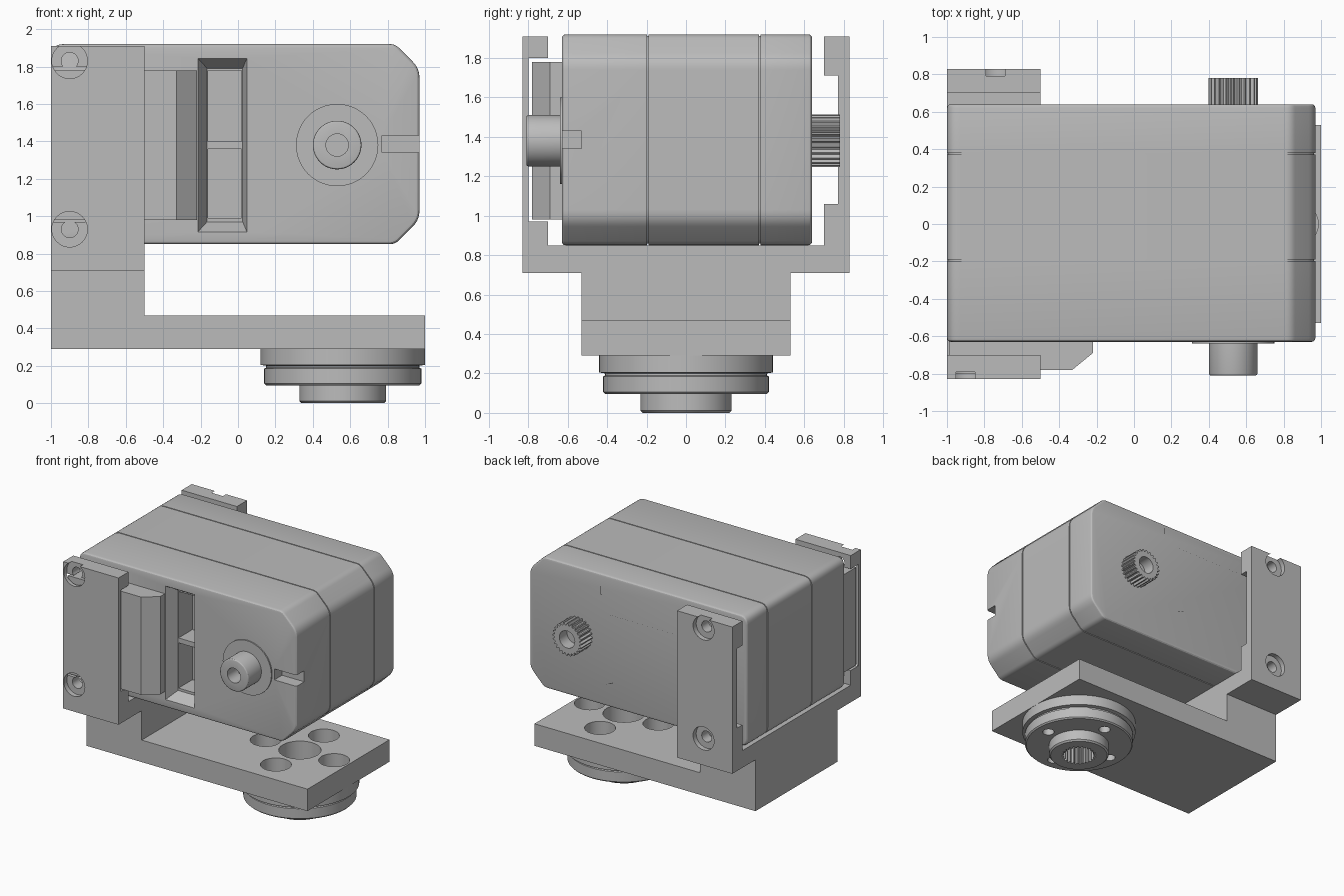
import bpy, bmesh
from math import cos, sin, pi
from mathutils import Vector

if "Cube" in bpy.data.objects:
    bpy.data.objects.remove(bpy.data.objects["Cube"])

grey = bpy.data.materials.new("light_grey_plastic")
grey.use_nodes = True
COLOR = (0.5, 0.5, 0.5, 1)
grey.diffuse_color = COLOR
grey.node_tree.nodes["Principled BSDF"].inputs["Base Color"].default_value = COLOR

SHAFT = (0.53, 1.38)      # shaft axis in x, z
HORN = (0.56, 0.0)        # horn axis in x, y
MID_Z = 1.38


def make(name, bm):
    bmesh.ops.recalc_face_normals(bm, faces=bm.faces)
    mesh = bpy.data.meshes.new(name)
    bm.to_mesh(mesh)
    bm.free()
    mesh.materials.append(grey)
    obj = bpy.data.objects.new(name, mesh)
    bpy.context.collection.objects.link(obj)
    return obj


def place(axis, p, t):
    return {"x": (t, p[0], p[1]), "y": (p[0], t, p[1]), "z": (p[0], p[1], t)}[axis]


def prism(name, axis, pts, a, b, end_scale=None, round_at=None, radius=0.03):
    """Extrude an outline along an axis, optionally rounding the rim at one end."""
    bm = bmesh.new()
    rings = [[bm.verts.new(place(axis, p, t)) for p in pts] for t in (a, b)]
    n = len(pts)
    for i in range(n):
        j = (i + 1) % n
        bm.faces.new((rings[0][i], rings[0][j], rings[1][j], rings[1][i]))
    caps = [bm.faces.new(r) for r in rings]
    bmesh.ops.recalc_face_normals(bm, faces=bm.faces)
    if round_at is not None:
        rim = list(caps[round_at].edges)
        bmesh.ops.bevel(bm, geom=rim, offset=radius, segments=3, profile=0.5, affect="EDGES")
    return make(name, bm)


def box(name, x, y, z):
    return prism(name, "z", [(x[0], y[0]), (x[1], y[0]), (x[1], y[1]), (x[0], y[1])], *z)


def circle(c, r, n=48):
    return [(c[0] + r * cos(2 * pi * i / n), c[1] + r * sin(2 * pi * i / n)) for i in range(n)]


def gear(c, r, depth, teeth=24):
    pts = []
    for i in range(teeth * 4):
        a, rr = 2 * pi * i / (teeth * 4), r if i % 4 < 2 else r - depth
        pts.append((c[0] + rr * cos(a), c[1] + rr * sin(a)))
    return pts


def rounded(corners, steps=6):
    """Outline from (u, v, radius) corners, each rounded by a short curve."""
    pts = []
    for i, (u, v, r) in enumerate(corners):
        p = Vector((u, v))
        before, after = Vector(corners[i - 1][:2]), Vector(corners[(i + 1) % len(corners)][:2])
        a, b = p + (before - p).normalized() * r, p + (after - p).normalized() * r
        for k in range(steps + 1):
            t = k / steps
            pts.append(tuple(a * (1 - t) ** 2 + p * 2 * t * (1 - t) + b * t * t))
    return pts


def frustum(name, outer, inner, y0, y1):
    """Tapered pocket cutter between two x/z rectangles."""
    bm = bmesh.new()
    for (x0, x1, z0, z1), y in ((outer, y0), (inner, y1)):
        for x in (x0, x1):
            for z in (z0, z1):
                bm.verts.new((x, y, z))
    bmesh.ops.convex_hull(bm, input=bm.verts)
    return make(name, bm)


def combine(obj, tools, op="DIFFERENCE"):
    for tool in tools:
        mod = obj.modifiers.new("bool", "BOOLEAN")
        mod.object, mod.operation, mod.solver = tool, op, "EXACT"
    graph = bpy.context.evaluated_depsgraph_get()
    mesh = bpy.data.meshes.new_from_object(obj.evaluated_get(graph))
    obj.modifiers.clear()
    obj.data = mesh
    for tool in tools:
        bpy.data.objects.remove(tool)


def hole(axis, c, r, a, b):
    return prism("hole_cutter", axis, circle(c, r, 32), a, b)


# Gearbox case: three shells with thin seams over a slightly smaller core
def case_outline(d):
    l, r, lo, hi = -1 + d, 0.97 - d, 0.85 + d, 1.92 - d
    return rounded([(l, lo, 0.07), (0.84, lo, 0.03), (r, lo + 0.13, 0.05),
                    (r, hi - 0.13, 0.05), (0.84, hi, 0.03), (l, hi, 0.07)])


front_shell = prism("front_shell", "y", case_outline(0), -0.63, -0.199, round_at=0, radius=0.02)
middle_shell = prism("middle_shell", "y", case_outline(0), -0.191, 0.371)
back_shell = prism("back_shell", "y", case_outline(0), 0.379, 0.64, round_at=1, radius=0.02)
prism("case_core", "y", case_outline(0.008), -0.21, 0.4)


# Raised shoulders on the front and back, cut by an arc around the shaft
def shoulder(name, y0, y1, outer_end):
    pts = rounded([(-0.99, 0.85, 0.05), (0.29, 0.85, 0.005), (0.29, 1.92, 0.005), (-0.99, 1.92, 0.05)])
    obj = prism(name, "y", pts, y0, y1, round_at=outer_end, radius=0.025)
    combine(obj, [prism("arc_cutter", "y", circle(SHAFT, 0.475, 96), y0 - 0.1, y1 + 0.1)])
    return obj


front_shoulder = shoulder("front_shoulder", -0.70, -0.62, 0)
back_shoulder = shoulder("back_shoulder", 0.63, 0.70, 1)
combine(front_shoulder, [box("gap_cutter", (0.03, 0.4), (-0.8, -0.5), (1.09, 1.67))])
for part, y in ((front_shoulder, -0.70), (back_shoulder, 0.70)):
    combine(part, [hole("y", (0.17, MID_Z + s * 0.45), 0.042, y - 0.05, y + 0.05) for s in (-1, 1)])

# Connector pocket with two wells, and the end notch
OUTER, INNER = (-0.22, 0.05, 0.91, 1.85), (-0.165, 0.025, 0.97, 1.79)
combine(front_shoulder, [frustum("pocket_cutter", OUTER, OUTER, -0.8, -0.5)])
combine(front_shell, [
    frustum("pocket_cutter", OUTER, INNER, -0.64, -0.54),
    box("well_cutter", (-0.16, 0.02), (-0.6, -0.36), (0.99, 1.36)),
    box("well_cutter", (-0.16, 0.02), (-0.6, -0.36), (1.40, 1.78)),
    box("notch_cutter", (0.77, 1.1), (-0.7, -0.53), (1.34, 1.43))])

# Cable cover on the front and flat cover on the back
prism("cable_cover", "z", [(-0.99, -0.62), (-0.99, -0.78), (-0.33, -0.78), (-0.22, -0.69), (-0.22, -0.62)], 0.98, 1.78)
back_cover = prism("back_cover", "y", rounded([(-0.99, 1.08, 0.01), (0.2, 1.08, 0.01),
                   (0.2, 1.68, 0.01), (-0.99, 1.68, 0.01)]), 0.65, 0.755, round_at=1, radius=0.015)
combine(back_cover, [prism("arc_cutter", "y", circle(SHAFT, 0.475, 96), 0.5, 0.9)])

# Idler boss at the front and splined output shaft at the back
prism("idler_washer", "y", circle(SHAFT, 0.22), -0.64, -0.6)
boss = prism("idler_boss", "y", circle(SHAFT, 0.13), -0.81, -0.6, round_at=0, radius=0.012)
combine(boss, [hole("y", SHAFT, 0.06, -0.9, -0.68)])
shaft = prism("output_shaft", "y", gear(SHAFT, 0.133, 0.018), 0.6, 0.78)
combine(shaft, [hole("y", SHAFT, 0.07, 0.68, 0.9)])

# Bracket: U-shaped clamp on a block, joined to the lower arm
clamp = [(-0.83, 0.71), (-0.53, 0.71), (-0.53, 0.29), (0.53, 0.29), (0.53, 0.71), (0.83, 0.71),
         (0.83, 1.91), (0.70, 1.91), (0.70, 1.71), (0.77, 1.71), (0.77, 1.06), (0.70, 1.06),
         (0.70, 0.85), (-0.70, 0.85), (-0.70, 0.97), (-0.80, 0.97), (-0.80, 1.80), (-0.70, 1.80),
         (-0.70, 1.91), (-0.83, 1.91)]
bracket = prism("bracket", "x", clamp, -1, -0.5)
combine(bracket, [box("arm", (-0.6, 1), (-0.53, 0.53), (0.29, 0.47))], "UNION")
cutters = []
for z in (MID_Z - 0.45, MID_Z + 0.45):
    for x, side in ((-0.90, -1), (-0.74, 1)):
        cutters.append(hole("y", (x, z), 0.095, side * 0.79, side * 0.9))
        cutters.append(hole("y", (x, z), 0.045, side * 0.66, side * 0.82))
cutters.append(hole("z", HORN, 0.157, 0.2, 0.6))
bolts = circle(HORN, 0.31, 4)
for c in bolts:
    cutters.append(hole("z", c, 0.115, 0.34, 0.6))
    cutters.append(hole("z", c, 0.05, 0.2, 0.4))
combine(bracket, cutters)

# Round horn below the arm: stepped disc, groove and splined hub
horn_profile = [(0, 0.29), (0.44, 0.29), (0.44, 0.205), (0.41, 0.2), (0.41, 0.19), (0.42, 0.185), (0.42, 0.105),
                (0.41, 0.095), (0.232, 0.095), (0.232, 0.012), (0.22, 0), (0, 0)]
bm = bmesh.new()
verts = [bm.verts.new((r, 0, z)) for r, z in horn_profile]
edges = [bm.edges.new(pair) for pair in zip(verts, verts[1:])]
bmesh.ops.spin(bm, geom=verts + edges, axis=(0, 0, 1), cent=(0, 0, 0), angle=2 * pi, steps=64)
bmesh.ops.remove_doubles(bm, verts=bm.verts, dist=0.0005)
bmesh.ops.translate(bm, verts=bm.verts, vec=(*HORN, 0))
horn = make("horn", bm)
combine(horn, [prism("spline_cutter", "z", gear(HORN, 0.135, 0.018), -0.1, 0.18),
               hole("z", HORN, 0.06, 0.1, 0.4)] + [hole("z", c, 0.045, 0.05, 0.4) for c in bolts])

# Smooth the curved surfaces and keep the edges sharp
bpy.ops.object.select_all(action="DESELECT")
for obj in bpy.context.collection.objects:
    if obj.type == "MESH" and obj.data.materials and obj.data.materials[0] == grey:
        obj.select_set(True)
        bpy.context.view_layer.objects.active = obj
bpy.ops.object.shade_smooth_by_angle(angle=0.5)
